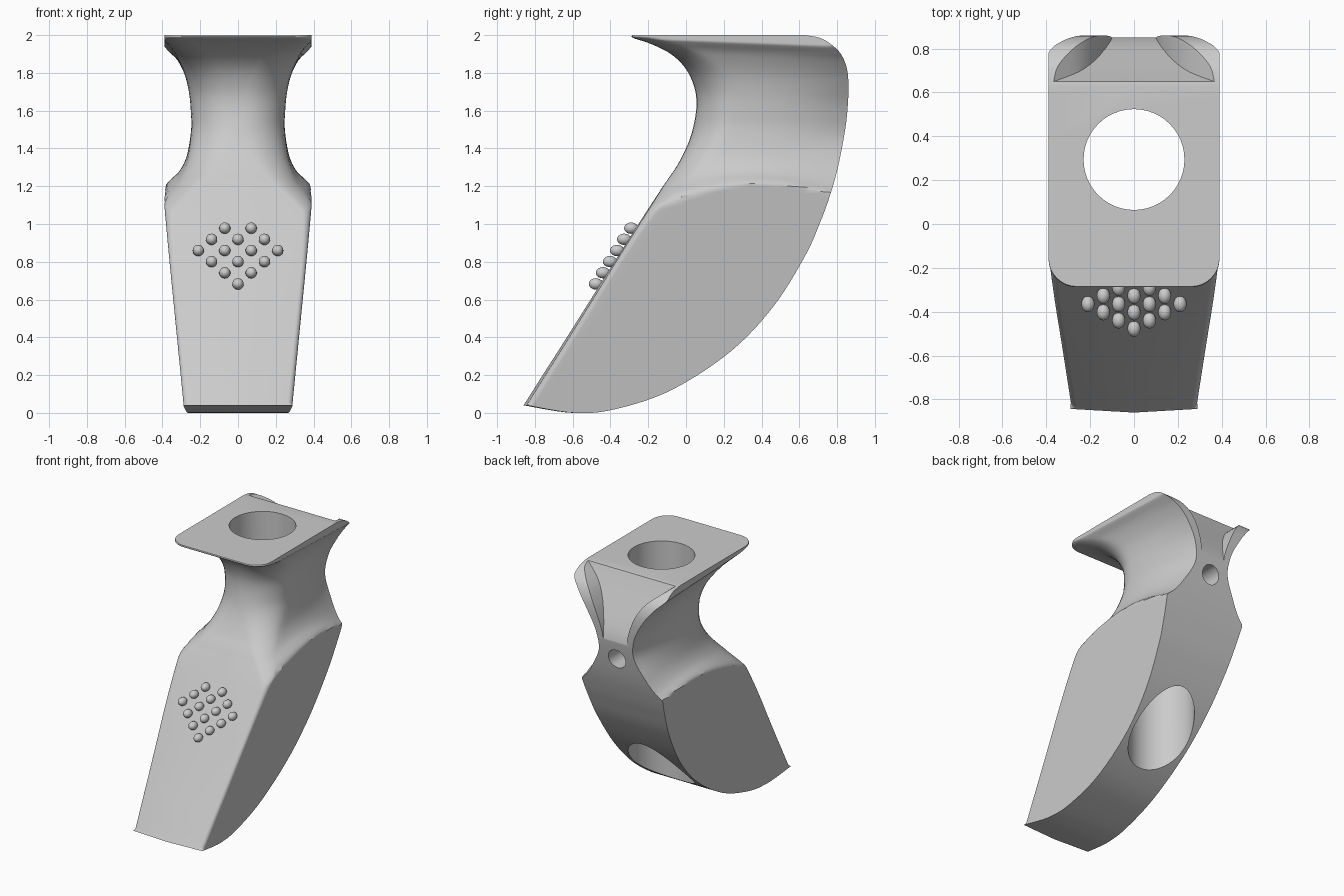
import bpy, bmesh, math
from mathutils import Vector

old = bpy.data.objects.get("Cube")
if old:
    bpy.data.objects.remove(old)

grey = bpy.data.materials.new("plain_grey")
grey.use_nodes = True
colour = (0.6, 0.6, 0.6, 1)
grey.diffuse_color = colour
grey.node_tree.nodes["Principled BSDF"].inputs["Base Color"].default_value = colour


def refine(rows, steps):
    """Catmull-Rom subdivision of a list of number rows."""
    out = []
    for i in range(len(rows) - 1):
        a, b = rows[max(i - 1, 0)], rows[i]
        c, d = rows[i + 1], rows[min(i + 2, len(rows) - 1)]
        for s in range(steps):
            t = s / steps
            out.append([q + t * (r - p) / 2 + t * t * (p - 2.5 * q + 2 * r - d_ / 2)
                        + t ** 3 * (1.5 * (q - r) + (d_ - p) / 2)
                        for p, q, r, d_ in zip(a, b, c, d)])
    out.append(list(rows[-1]))
    return out


def lookup(table, key):
    """Linear lookup in a table of (key, value) rows."""
    if key <= table[0][0]:
        return table[0][1]
    for (k0, v0), (k1, v1) in zip(table, table[1:]):
        if key <= k1:
            return v0 + (v1 - v0) * (key - k0) / (k1 - k0)
    return table[-1][1]


def clamp(v):
    return max(0.0, min(1.0, v))


def finish(bm, name):
    bmesh.ops.recalc_face_normals(bm, faces=bm.faces)
    mesh = bpy.data.meshes.new(name)
    bm.to_mesh(mesh)
    bm.free()
    mesh.materials.append(grey)
    obj = bpy.data.objects.new(name, mesh)
    bpy.context.collection.objects.link(obj)
    return obj


def loft(name, rings, cap_start=True):
    """Skin closed rings of equal length and cap the ends."""
    bm = bmesh.new()
    loops = [[bm.verts.new(p) for p in ring] for ring in rings]
    for low, high in zip(loops, loops[1:]):
        for i in range(len(low)):
            j = (i + 1) % len(low)
            bm.faces.new((low[i], low[j], high[j], high[i]))
    bm.faces.new(loops[-1])
    if cap_start:
        bm.faces.new(loops[0])
    bmesh.ops.remove_doubles(bm, verts=bm.verts, dist=0.0001)
    return finish(bm, name)


def mirrored(half):
    """Close a half ring whose first and last points lie on the centre line."""
    return half + [(-x, y, z) for x, y, z in reversed(half[1:-1])]


# Half width of the neck by height, and how far it pinches in at the back
neck = refine([(1.16, .41), (1.2, .39), (1.22, .373), (1.24, .352), (1.285, .307),
               (1.365, .27), (1.5, .248), (1.6, .25), (1.7, .26), (1.8, .285),
               (1.9, .335), (1.95, .38), (1.965, .39), (2, .39)], 4)
pinch = refine([(1.18, 0), (1.3, .045), (1.45, .095), (1.6, .08), (1.75, .035), (1.9, 0)], 4)


def half_width(y, z):
    # flat side, leaning in toward the base and the back
    side = min(.39, .229 + .139 * z - .0645 * y)
    # shoulder line arches from front to back, top plate thickens to the back
    arch = .46 * (y - .33) ** 2 * clamp((1.6 - z) / .4)
    plate = .039 * (y - .23) * clamp((z - 1.6) / .3)
    waist = lookup(neck, z + arch + plate) - lookup(pinch, z) * (y - .3) ** 2 / .27
    return min(side, waist) if z > 1 else side


# Side profile: front y, front z, back y, back z, front corner radius
profile = [
    (-.86, .04, -.86, .04, .03), (-.83, .087, -.6, 0, .03),
    (-.76, .198, -.38, .02, .03), (-.65, .37, -.08, .12, .03),
    (-.53, .56, .23, .32, .03), (-.4, .767, .46, .56, .03),
    (-.28, .956, .63, .83, .04), (-.187, 1.1, .715, 1.02, .06),
    (-.108, 1.22, .762, 1.15, .1), (-.053, 1.3, .797, 1.27, .14),
    (0, 1.4, .825, 1.4, .18), (.035, 1.5, .847, 1.53, .2),
    (.055, 1.62, .858, 1.65, .2), (.045, 1.72, .86, 1.75, .2),
    (0, 1.82, .85, 1.83, .19), (-.08, 1.9, .82, 1.9, .17),
    (-.19, 1.955, .77, 1.95, .14), (-.28, 1.985, .71, 1.985, .13),
    (-.285, 2, .63, 2, .13)]


def body_ring(fy, fz, by, bz, radius):
    front, back = Vector((0, fy, fz)), Vector((0, by, bz))
    length = (back - front).length
    r = min(radius, .4 * length)
    half = [(0, fy, fz)]

    def add(d, inset):
        p = front.lerp(back, d / length) if length else front
        z = min(max(p.z, 0), 2)
        x = half_width(p.y, z) - inset
        # slight crown across the lower front
        half.append((x, p.y + .02 * x / .3 * clamp(-p.y) * (p.z < 1.2), z))

    for k in range(9):
        a = math.pi / 2 * k / 8
        add(r * (1 - math.cos(a)), r * (1 - math.sin(a)))
    for k in range(1, 17):
        add(r + (length - r) * k / 16, 0)
    half.append((0, by, max(bz, 0)))
    return mirrored(half)


body = loft("body", [body_ring(*row) for row in refine(profile, 7)], cap_start=False)


def cylinder(name, radius, depth, location, rotation=(0, 0, 0)):
    bpy.ops.mesh.primitive_cylinder_add(vertices=48, radius=radius, depth=depth,
                                        location=location, rotation=rotation)
    obj = bpy.context.object
    obj.name = name
    obj.data.materials.append(grey)
    return obj


# Cutters: vertical bore, small rear hole, flared rear notch
bore = cylinder("bore_cutter", .23, 3, (0, .294, 1))
rear_hole = cylinder("rear_hole_cutter", .072, .7, (0, .75, 1.415), (math.pi / 2, 0, 0))
notch_rows = refine([(2.03, .4, .635), (2, .37, .648), (1.9, .25, .695), (1.8, .18, .745),
                     (1.7, .135, .795), (1.62, .11, .83), (1.56, .1, .848),
                     (1.5, .09, .86)], 5)
notch = loft("notch_cutter", [mirrored([(0, y, z), (h, y, z), (h, 1.2, z), (0, 1.2, z)])
                              for z, h, y in notch_rows])

bpy.context.view_layer.objects.active = body
for cutter in (notch, bore, rear_hole):
    cutter.hide_render = True
    mod = body.modifiers.new("cut", "BOOLEAN")
    mod.operation = "DIFFERENCE"
    mod.solver = "EXACT"
    mod.object = cutter
    bpy.ops.object.modifier_apply(modifier=mod.name)
    bpy.data.objects.remove(cutter)

# Diamond of grip bumps on the sloping front
bumps = bmesh.new()
for i in range(4):
    for j in range(4):
        if i + j == 6:
            continue
        z = .683 + .059 * (i + j)
        y = -.86 + (z - .04) / 1.58 - .024
        made = bmesh.ops.create_uvsphere(bumps, u_segments=16, v_segments=10, radius=.03)
        bmesh.ops.scale(bumps, vec=(1, 1.25, 1), verts=made["verts"])
        bmesh.ops.translate(bumps, vec=(.07 * (i - j), y, z), verts=made["verts"])
grip = finish(bumps, "grip_bumps")

# Smooth shading with crisp edges
bpy.ops.object.select_all(action="DESELECT")
for obj in (body, grip):
    obj.select_set(True)
bpy.context.view_layer.objects.active = body
bpy.ops.object.shade_smooth_by_angle(angle=math.radians(30))
